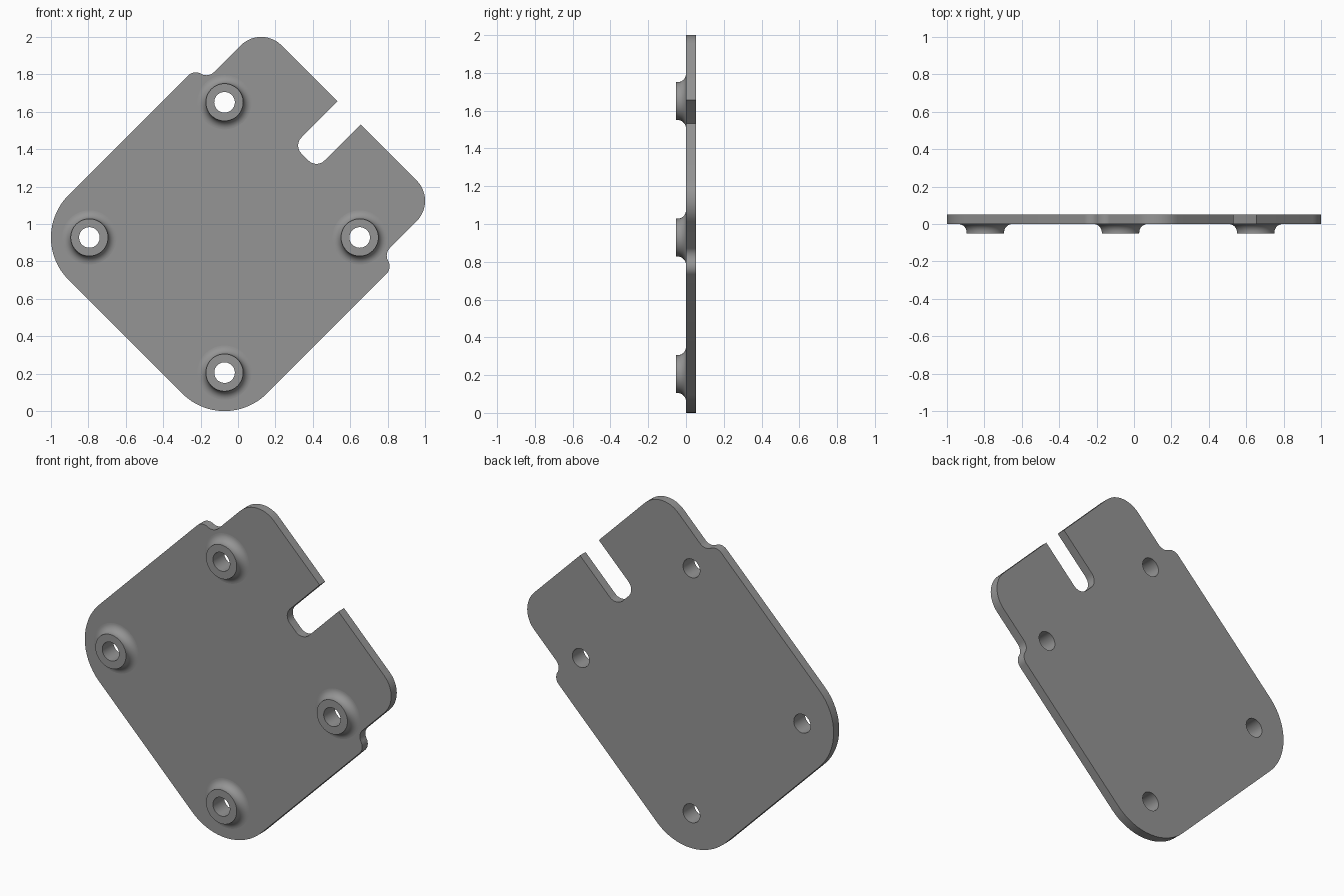
import bpy, bmesh, math

if "Cube" in bpy.data.objects:
    bpy.data.objects.remove(bpy.data.objects["Cube"])

CX, CZ, S = -0.072, 0.928, math.sqrt(0.5)   # middle of the hole pattern; plate is turned 45 degrees
BACK, FACE, RIM = 0.052, 0.0, -0.052        # depth levels along y
BORE, BOSS, FILLET = 0.055, 0.10, 0.045
SEG = 48


def arc(cu, cv, r, a0, a1, n=10):
    return [(cu + r * math.cos(math.radians(a0 + (a1 - a0) * i / n)),
             cv + r * math.sin(math.radians(a0 + (a1 - a0) * i / n))) for i in range(n + 1)]


def loop(bm, pts, y):
    """Closed ring of edges from plate coordinates (u along the plate, v across)."""
    vs = [bm.verts.new((CX + (u - v) * S, y, CZ + (u + v) * S)) for u, v in pts]
    return vs, [bm.edges.new((vs[i - 1], vs[i])) for i in range(len(vs))]


def bridge(bm, a, b):
    for i in range(len(a)):
        bm.faces.new((a[i - 1], a[i], b[i], b[i - 1]))


# Half outline: round corner, shoulder step, end corner, slot; then mirrored
half = (arc(-0.43, 0.43, 0.32, 180, 90, 16)
        + arc(0.475, 0.693, 0.057, 90, 15, 8)
        + arc(0.585, 0.722, 0.057, 195, 270, 8)
        + arc(0.787, 0.51, 0.155, 90, 0, 12)
        + [(0.942, 0.087)]
        + arc(0.668, 0.027, 0.06, 90, 180, 8))
outline = half + [(u, -v) for u, v in reversed(half)]

bm = bmesh.new()
front, front_edges = loop(bm, outline, FACE)
back, back_edges = loop(bm, outline, BACK)
bridge(bm, front, back)

# Bosses: fillet foot, short wall, rim and through bore
profile = [(BOSS + FILLET - FILLET * math.sin(math.radians(a)),
            FACE - FILLET + FILLET * math.cos(math.radians(a))) for a in range(0, 91, 10)]
profile += [(BOSS, RIM), (BORE, RIM), (BORE, BACK)]
foot_edges = []
for su in (-1, 1):
    for sv in (-1, 1):
        rings = []
        for r, y in profile:
            rings.append(loop(bm, arc(su * 0.511, sv * 0.511, r, 0, 360, SEG)[:-1], y))
        for a, b in zip(rings, rings[1:]):
            bridge(bm, a[0], b[0])
        foot_edges += rings[0][1]
        back_edges += rings[-1][1]

# Flat faces with their holes
bmesh.ops.triangle_fill(bm, use_beauty=True, edges=front_edges + foot_edges)
bmesh.ops.triangle_fill(bm, use_beauty=True, edges=back_edges)
bmesh.ops.recalc_face_normals(bm, faces=bm.faces)
for e in foot_edges:
    e.smooth = False

mesh = bpy.data.meshes.new("mounting_plate")
bm.to_mesh(mesh)
bm.free()
plate = bpy.data.objects.new("mounting_plate", mesh)
bpy.context.collection.objects.link(plate)

grey = bpy.data.materials.new("mid grey")
grey.diffuse_color = (0.3, 0.3, 0.3, 1)
grey.use_nodes = True
grey.node_tree.nodes["Principled BSDF"].inputs["Base Color"].default_value = grey.diffuse_color
mesh.materials.append(grey)

bpy.context.view_layer.objects.active = plate
plate.select_set(True)
bpy.ops.object.shade_smooth_by_angle(angle=math.radians(30), keep_sharp_edges=True)
